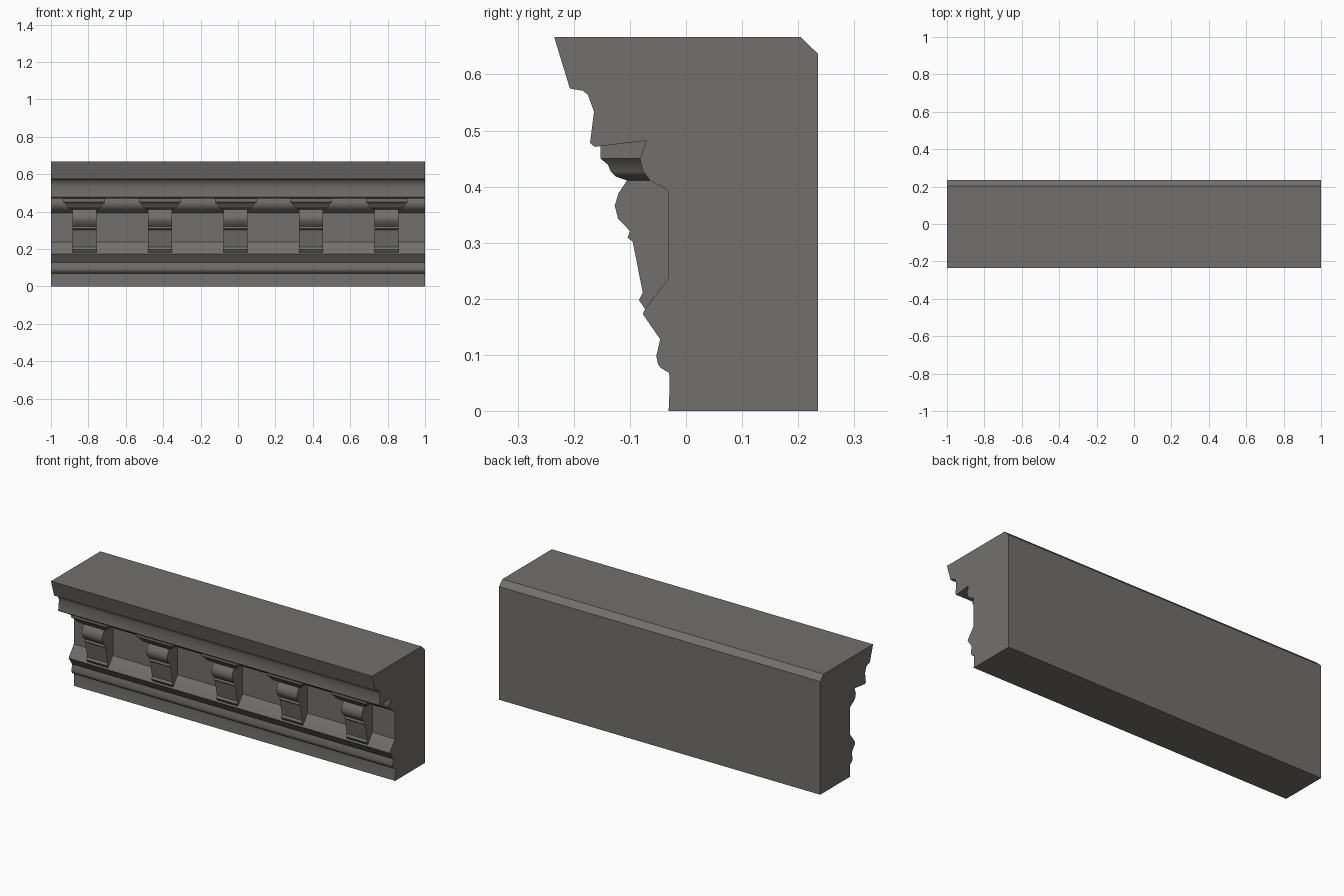
import bpy, bmesh, math

if "Cube" in bpy.data.objects:
    bpy.data.objects.remove(bpy.data.objects["Cube"])

PITCH, MID, HALF = 0.404, -0.013, 0.064   # bracket spacing, middle bracket x, half width

# Dark stone
stone = bpy.data.materials.new("dark_stone")
stone.diffuse_color = (0.167, 0.163, 0.157, 1)
stone.use_nodes = True
stone.node_tree.nodes["Principled BSDF"].inputs["Base Color"].default_value = stone.diffuse_color


def finish(name, bm):
    bmesh.ops.recalc_face_normals(bm, faces=bm.faces)
    mesh = bpy.data.meshes.new(name)
    bm.to_mesh(mesh)
    bm.free()
    mesh.materials.append(stone)
    ob = bpy.data.objects.new(name, mesh)
    bpy.context.collection.objects.link(ob)
    bpy.ops.object.select_all(action='DESELECT')
    ob.select_set(True)
    bpy.context.view_layer.objects.active = ob
    bpy.ops.object.shade_smooth_by_angle(angle=math.radians(35))
    return ob


def loft(name, rings):
    """Skin equal-length closed rings and cap both ends."""
    bm = bmesh.new()
    rows = [[bm.verts.new(p) for p in ring] for ring in rings]
    for a, b in zip(rows, rows[1:]):
        for i in range(len(a)):
            j = (i + 1) % len(a)
            bm.faces.new((a[i], a[j], b[j], b[i]))
    bm.faces.new(rows[0])
    bm.faces.new(rows[-1])
    return finish(name, bm)


def extrude_x(name, profile, x0, x1):
    return loft(name, [[(x, y, z) for y, z in profile] for x in (x0, x1)])


# Cornice body: one (y, z) section run along the full length
body = [
    (0.235, 0), (0.235, 0.637), (0.204, 0.667), (-0.235, 0.667),
    (-0.207, 0.575), (-0.184, 0.571), (-0.175, 0.564), (-0.164, 0.534),
    (-0.171, 0.478), (-0.163, 0.471), (-0.071, 0.482), (-0.082, 0.45),
    (-0.077, 0.428), (-0.064, 0.411), (-0.036, 0.396), (-0.032, 0.392),
    (-0.032, 0.236), (-0.073, 0.182), (-0.077, 0.173), (-0.046, 0.128),
    (-0.053, 0.098), (-0.05, 0.084), (-0.045, 0.077), (-0.03, 0.068),
    (-0.029, 0.046), (-0.031, 0)]
extrude_x("cornice_body", body, -1, 1)

# Scrolled bracket section, its back buried in the body
bracket = [
    (-0.02, 0.415), (-0.105, 0.411), (-0.12, 0.389), (-0.127, 0.366),
    (-0.121, 0.343), (-0.1, 0.321), (-0.104, 0.309), (-0.095, 0.302),
    (-0.077, 0.211), (-0.084, 0.198), (-0.073, 0.182), (-0.02, 0.182)]

# Bracket cap levels: (outward flare, z), flaring on front and both sides
cap = [(0, 0.411), (0.02, 0.418), (0.029, 0.427), (0.034, 0.439),
       (0.047, 0.45), (0.047, 0.49)]

for i in range(-2, 3):
    x = MID + i * PITCH
    extrude_x(f"bracket_{i + 3}", bracket, x - HALF, x + HALF)
    loft(f"bracket_cap_{i + 3}", [
        [(x - HALF - f, -0.02, z), (x - HALF - f, -0.105 - f, z),
         (x + HALF + f, -0.105 - f, z), (x + HALF + f, -0.02, z)]
        for f, z in cap])
